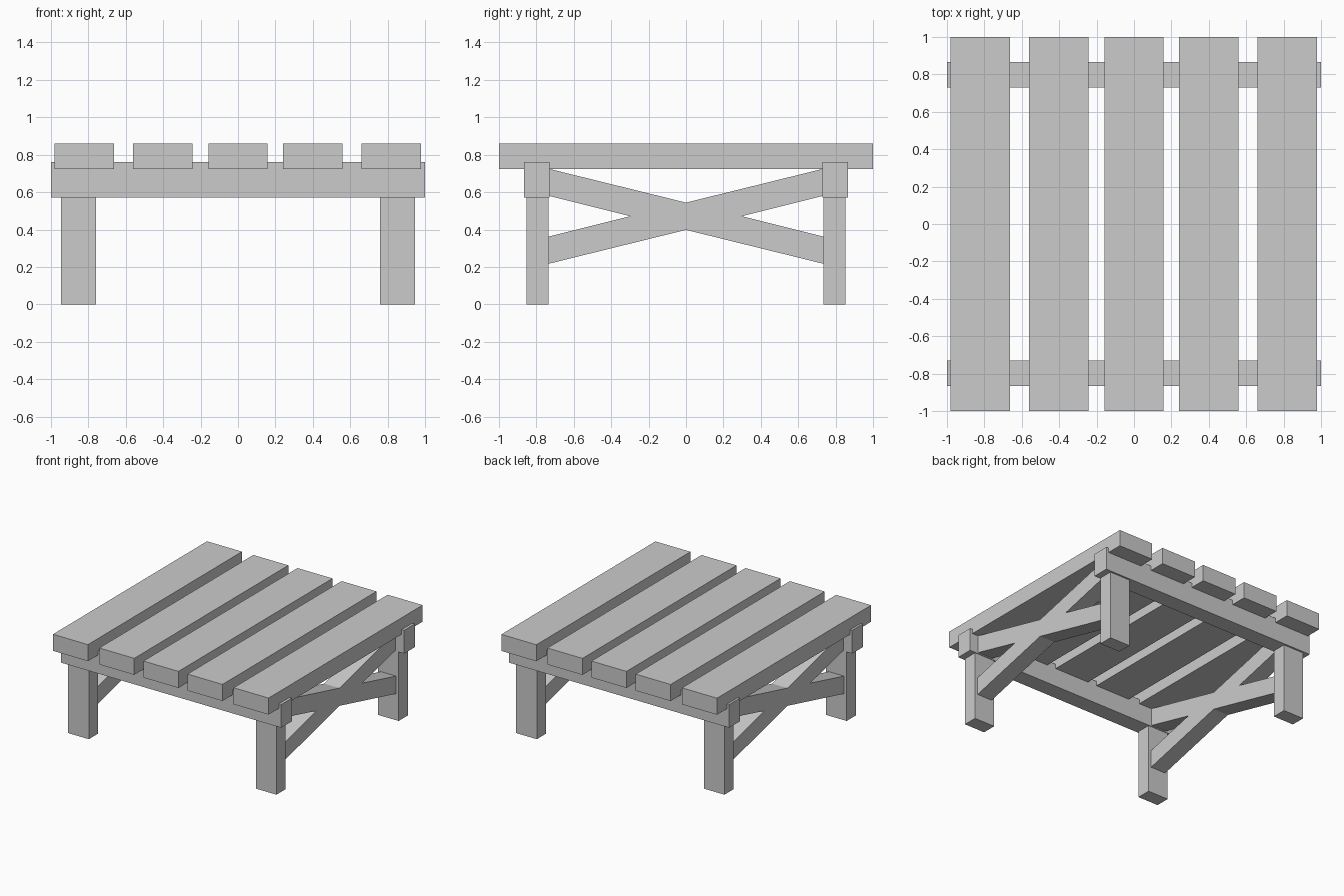
import bpy
import bmesh

if "Cube" in bpy.data.objects:
    bpy.data.objects.remove(bpy.data.objects["Cube"])


def box(name, x, y, z):
    """Box from (min, max) ranges on each axis."""
    bm = bmesh.new()
    bmesh.ops.create_cube(bm, size=1)
    for v in bm.verts:
        for i, (lo, hi) in enumerate((x, y, z)):
            v.co[i] = hi if v.co[i] > 0 else lo
    return finish(name, bm)


def finish(name, bm):
    bmesh.ops.recalc_face_normals(bm, faces=bm.faces[:])
    mesh = bpy.data.meshes.new(name)
    bm.to_mesh(mesh)
    bm.free()
    obj = bpy.data.objects.new(name, mesh)
    bpy.context.collection.objects.link(obj)
    return obj


def span(centre, size):
    return (centre - size / 2, centre + size / 2)


# Table top slats
for i, x in enumerate((-0.823, -0.402, 0.0, 0.4, 0.819)):
    box(f"top_slat_{i + 1}", span(x, 0.318), (-1, 1), (0.723, 0.859))

# Cross beams under the slats, with a pair of legs each
for end, sy in (("front", -1), ("back", 1)):
    box(f"{end}_beam", (-1, 1), span(sy * 0.798, 0.138), (0.57, 0.761))
    for side, sx in (("left", -1), ("right", 1)):
        box(f"{end}_{side}_leg", span(sx * 0.853, 0.187),
            span(sy * 0.793, 0.118), (0, 0.571))

# X-shaped braces: crossing bars merged into one outline in (y, z)
E, N = 0.734, 0.298
outline = [(-E, 0.217), (0, 0.398), (E, 0.217), (E, 0.362), (N, 0.471), (E, 0.58),
           (E, 0.725), (0, 0.544), (-E, 0.725), (-E, 0.58), (-N, 0.471), (-E, 0.362)]
for side, sx in (("left", -1), ("right", 1)):
    x0, x1 = span(sx * 0.853, 0.138)
    bm = bmesh.new()
    face = bm.faces.new([bm.verts.new((x0, y, z)) for y, z in outline])
    ext = bmesh.ops.extrude_face_region(bm, geom=[face], use_keep_orig=True)
    for v in ext["geom"]:
        if isinstance(v, bmesh.types.BMVert):
            v.co.x = x1
    finish(f"{side}_cross_brace", bm)
